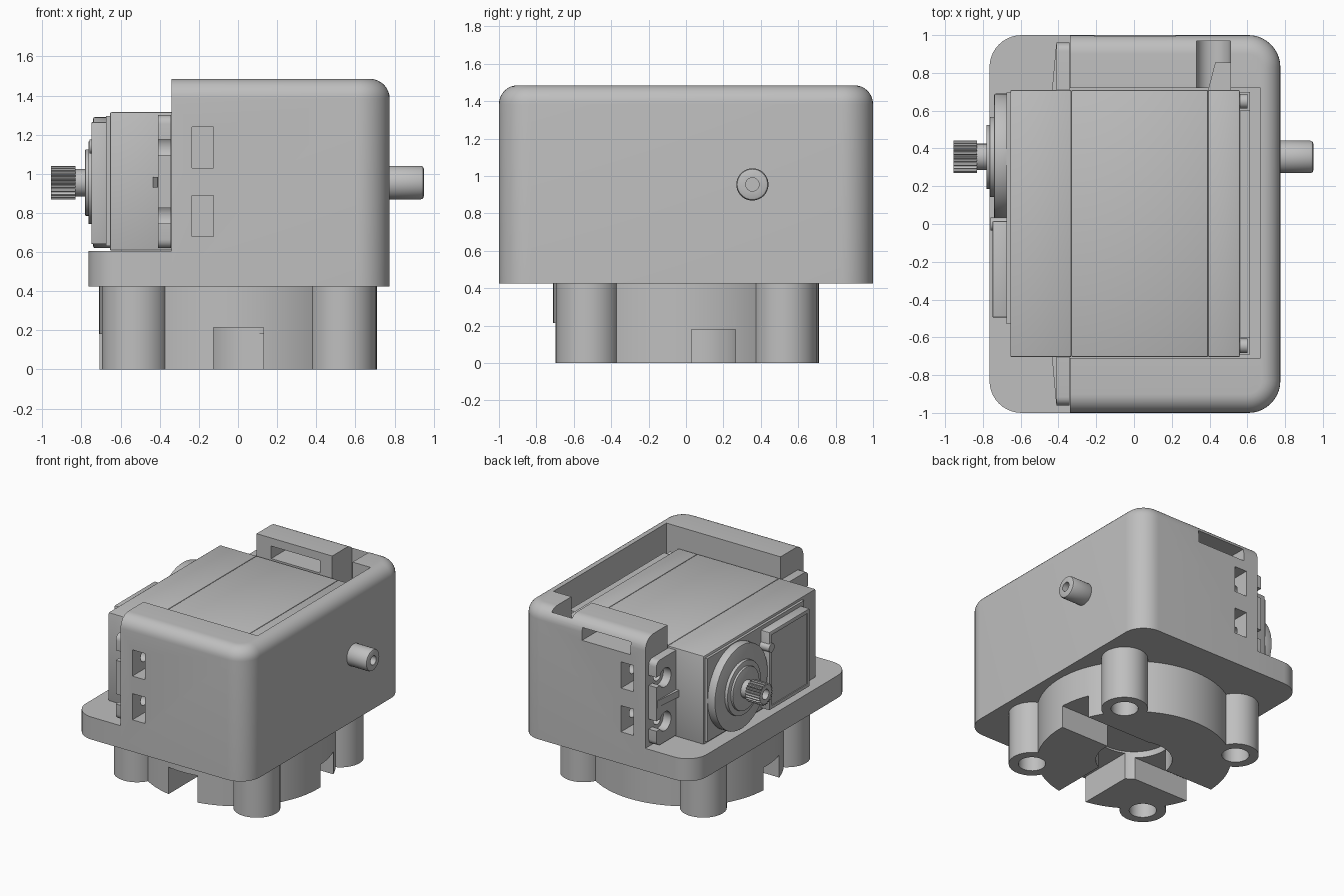
import bpy, bmesh, math
from mathutils import Vector

if "Cube" in bpy.data.objects:
    bpy.data.objects.remove(bpy.data.objects["Cube"], do_unlink=True)

grey = bpy.data.materials.new("light grey plastic")
grey.use_nodes = True
grey.diffuse_color = (0.52, 0.52, 0.52, 1)
grey.node_tree.nodes["Principled BSDF"].inputs["Base Color"].default_value = (0.52, 0.52, 0.52, 1)


def finish(name, bm):
    bmesh.ops.recalc_face_normals(bm, faces=bm.faces)
    mesh = bpy.data.meshes.new(name)
    bm.to_mesh(mesh)
    bm.free()
    ob = bpy.data.objects.new(name, mesh)
    bpy.context.collection.objects.link(ob)
    mesh.materials.append(grey)
    return ob


def round_edges(bm, rule, size, segments):
    edges = [e for e in bm.edges if rule(e.verts[0].co, e.verts[1].co)]
    bmesh.ops.bevel(bm, geom=edges, offset=size, segments=segments, profile=0.5, affect='EDGES')


def box(name, x, y, z, *rounds):
    """Box from ranges; each round is (edge rule, size, segments)."""
    bm = bmesh.new()
    bmesh.ops.create_cube(bm, size=1)
    for v in bm.verts:
        v.co = [r[0] if c < 0 else r[1] for c, r in zip(v.co, (x, y, z))]
    for rule, size, segments in rounds:
        round_edges(bm, rule, size, segments)
    return finish(name, bm)


def prism(name, pts, axis, a, b):
    """Extrude a flat profile along an axis from a to b."""
    def place(u, v, w):
        return {"x": (w, u, v), "y": (u, w, v), "z": (u, v, w)}[axis]
    bm = bmesh.new()
    low = [bm.verts.new(place(u, v, a)) for u, v in pts]
    high = [bm.verts.new(place(u, v, b)) for u, v in pts]
    bm.faces.new(low)
    bm.faces.new(high)
    for i in range(len(pts)):
        j = (i + 1) % len(pts)
        bm.faces.new((low[i], low[j], high[j], high[i]))
    return finish(name, bm)


def cyl(name, axis, centre, r, a, b, n=48, bevel=0):
    pts = [(centre[0] + r * math.cos(math.tau * i / n),
            centre[1] + r * math.sin(math.tau * i / n)) for i in range(n)]
    ob = prism(name, pts, axis, a, b)
    if bevel:
        k = "xyz".index(axis)
        bm = bmesh.new()
        bm.from_mesh(ob.data)
        round_edges(bm, lambda p, q: abs(p[k] - q[k]) < 1e-5, bevel, 2)
        bm.to_mesh(ob.data)
        bm.free()
    return ob


def combine(ob, others, operation='DIFFERENCE'):
    for other in others:
        mod = ob.modifiers.new("combine", 'BOOLEAN')
        mod.operation, mod.object, mod.solver = operation, other, 'EXACT'
        bpy.context.view_layer.objects.active = ob
        bpy.ops.object.modifier_apply(modifier=mod.name)
        bpy.data.objects.remove(other, do_unlink=True)
    return ob


def upright(p, q):
    return abs(p.z - q.z) > 0.1


def any_edge(p, q):
    return True


SIDES = (-1, 1)
SCREW_Z = (0.785, 1.135)
SHAFT = (0.355, 0.955)

# Housing: rounded shell, open at the top and on the shaft side
shell = box("housing", (-0.34, 0.775), (-1, 1), (0.425, 1.485),
            (lambda p, q: upright(p, q) and p.x > 0, 0.17, 10),
            (lambda p, q: min(p.z, q.z) > 1.48 and max(p.x, q.x) > -0.33, 0.1, 8))
cuts = [box("cavity", (-0.5, 0.67), (-0.71, 0.72), (0.605, 1.7)),
        box("cable_slot", (-0.21, 0.22), (0.6, 1.1), (1.32, 1.42)),
        box("cable_notch", (0.33, 0.51), (0.6, 0.97), (1.0, 1.7)),
        cyl("notch_floor", "y", (0.42, 1.0), 0.09, 0.6, 0.97)]
for s in SIDES:
    for z in SCREW_Z:
        cuts.append(box("nut_pocket", (-0.235, -0.125), sorted((s * 0.76, s * 1.1)),
                        (z - 0.105, z + 0.105)))
        cuts.append(cyl("screw_hole", "x", (s * 0.85, z), 0.045, -0.5, -0.06, 24))
combine(shell, cuts)

# Front ledge of the base plate
box("base_ledge", (-0.765, -0.34), (-1, 1), (0.425, 0.605),
    (lambda p, q: upright(p, q) and p.x < -0.5, 0.17, 10))

# Foot: disc with four bosses, keyed slots and a round recess
foot = cyl("foot", "z", (0, 0), 0.71, 0, 0.425, 96)
corners = [(x, y) for x in (-0.525, 0.535) for y in (-0.525, 0.53)]
combine(foot, [cyl("boss", "z", c, 0.17, 0, 0.425) for c in corners], 'UNION')
combine(foot, [cyl("bolt_hole", "z", c, 0.1, -0.1, 0.41, 32) for c in corners] + [
    cyl("recess", "z", (0, 0), 0.28, -0.1, 0.23),
    box("front_key", (-0.125, 0.13), (-0.9, 0), (-0.1, 0.215)),
    box("right_key", (0, 0.9), (0.03, 0.265), (-0.1, 0.18)),
    box("left_key", (-0.9, 0), (-0.21, 0.03), (-0.1, 0.18)),
    cyl("centre_hole", "z", (0, 0), 0.035, 0.1, 0.4, 24)])

# Motor case in three sections with fine seams
for name, x in (("motor_front_case", (-0.655, -0.332)), ("motor_middle_case", (-0.332, 0.392)),
                ("motor_rear_case", (0.392, 0.56))):
    box(name, x, (-0.705, 0.71), (0.607, 1.315), (any_edge, 0.008, 2))
rear = box("motor_rear_cover", (0.55, 0.615), (-0.69, 0.7), (0.615, 1.305))
combine(rear, [box("corner_recess", (0.5, 0.7), sorted((s * 0.6, s * 0.8)), z)
               for s in SIDES for z in ((0.5, 0.71), (1.21, 1.4))])
for y in (-0.645, 0.65):
    for z in (0.66, 1.26):
        cyl("case_screw", "x", (y, z), 0.038, 0.55, 0.6, 24)

# Mounting ears with open screw slots and tapered ribs
for s in SIDES:
    ear = box("mounting_ear", (-0.41, -0.342), sorted((s * 0.7, s * 0.96)), (0.62, 1.3),
              (lambda p, q: abs(p.x - q.x) > 0.03 and abs(p.y) > 0.9, 0.045, 5))
    holes = []
    for z in SCREW_Z:
        holes += [cyl("ear_hole", "x", (s * 0.85, z), 0.075, -0.6, -0.3, 32),
                  box("ear_slot", (-0.6, -0.3), sorted((s * 0.85, s * 1.1)), (z - 0.04, z + 0.04))]
    combine(ear, holes)
    prism("ear_rib", [(-0.405, s * 0.7), (-0.435, s * 0.7), (-0.412, s * 0.95), (-0.405, s * 0.95)],
          "z", 0.93, 0.985)

# Gear cover, label panel and output shaft
cyl("gear_cover", "x", SHAFT, 0.335, -0.74, -0.65, 64, 0.008)
box("gear_cover_base", (-0.675, -0.65), (-0.53, 0.695), (0.63, 1.295))
frame = box("label_panel", (-0.75, -0.65), (-0.495, 0.015), (0.64, 1.265), (any_edge, 0.008, 2))
combine(frame, [box("label_inset", (-0.8, -0.742), (-0.465, -0.015), (0.67, 1.235))])
cyl("cover_screw", "x", (0.0, 1.14), 0.035, -0.76, -0.65, 24)
cyl("shaft_collar", "x", SHAFT, 0.212, -0.765, -0.7, 48, 0.006)
cyl("shaft_bearing", "x", SHAFT, 0.17, -0.782, -0.7, 48, 0.006)
cyl("shaft_neck", "x", SHAFT, 0.07, -0.84, -0.7)
TEETH = 24
teeth = []
for i in range(TEETH * 4):
    r = 0.086 if i % 4 < 2 else 0.072
    t = math.tau * i / (TEETH * 4)
    teeth.append((SHAFT[0] + r * math.cos(t), SHAFT[1] + r * math.sin(t)))
spline = prism("splined_shaft", teeth, "x", -0.955, -0.83)
combine(spline, [cyl("shaft_bore", "x", SHAFT, 0.04, -1.1, -0.86, 24)])

# Cable strain relief
prism("strain_relief", [(0.39, 0.7), (0.515, 0.7), (0.51, 0.855), (0.43, 0.855)], "z", 0.95, 1.12)

# Pivot pin on the opposite side
pin = cyl("pivot_pin", "x", SHAFT, 0.086, 0.76, 0.95, 48, 0.016)
combine(pin, [cyl("pin_bore", "x", SHAFT, 0.036, 0.8, 1.1, 24)])

# Smooth curved walls, keep edges sharp
for ob in bpy.context.collection.objects:
    if ob.type == 'MESH' and grey.name in ob.data.materials:
        bpy.ops.object.select_all(action='DESELECT')
        ob.select_set(True)
        bpy.context.view_layer.objects.active = ob
        bpy.ops.object.shade_smooth_by_angle(angle=math.radians(30))
